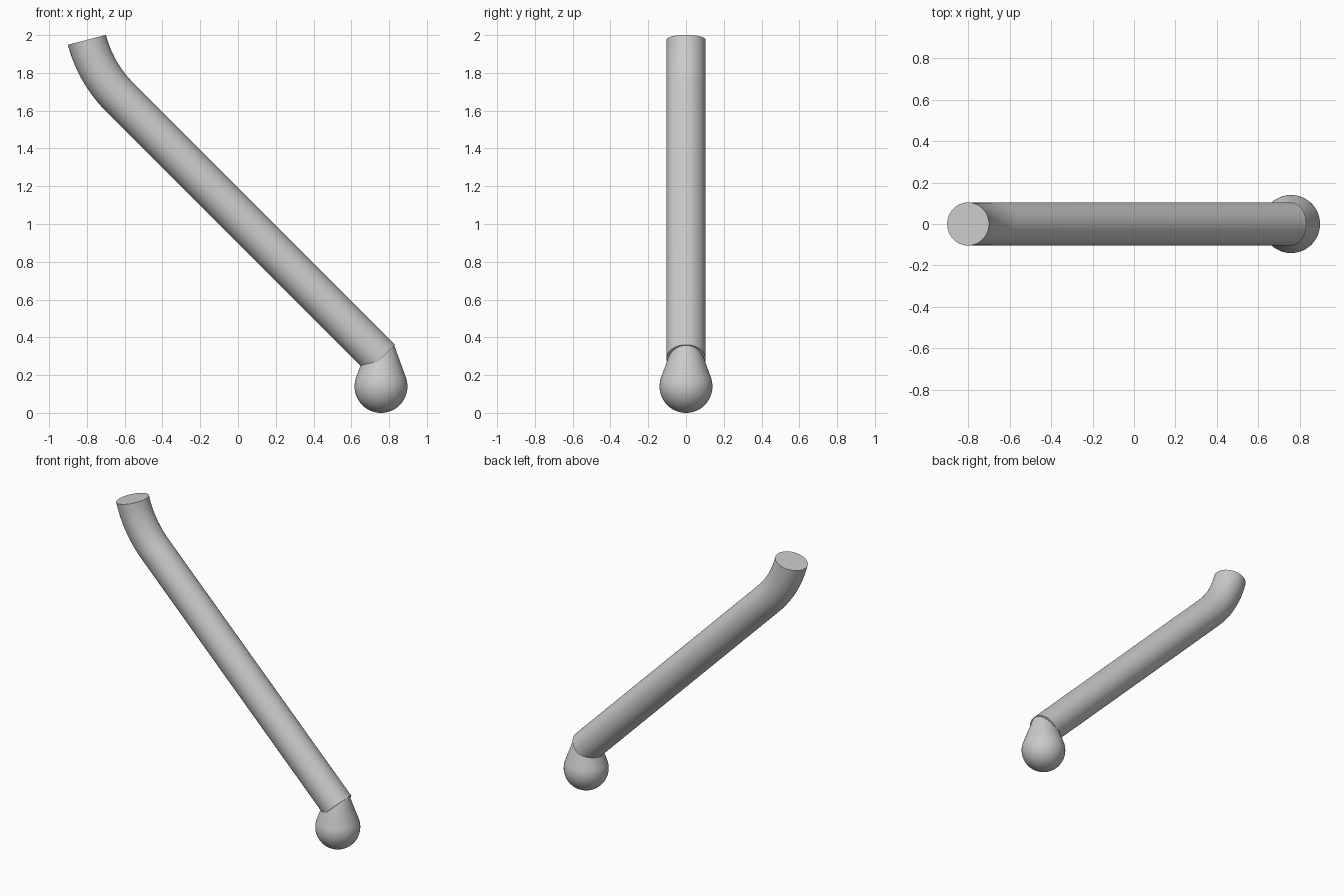
import bpy, bmesh
from math import sin, cos, radians, pi
from mathutils import Vector

cube = bpy.data.objects.get("Cube")
if cube:
    bpy.data.objects.remove(cube)

SIDES = 48

grey = bpy.data.materials.new("plain grey")
grey.use_nodes = True
colour = (0.6, 0.6, 0.6, 1)
grey.diffuse_color = colour
grey.node_tree.nodes["Principled BSDF"].inputs["Base Color"].default_value = colour


def loft(name, stations):
    """Skin circles given as (centre, axis direction, radius), all along the xz plane."""
    bm = bmesh.new()
    rings = []
    side = Vector((0, 1, 0))
    for centre, axis, radius in stations:
        across = side.cross(axis.normalized())
        ring = []
        for i in range(SIDES):
            a = 2 * pi * i / SIDES
            ring.append(bm.verts.new(centre + radius * (cos(a) * across + sin(a) * side)))
        rings.append(ring)
    for low, high in zip(rings, rings[1:]):
        for i in range(SIDES):
            j = (i + 1) % SIDES
            bm.faces.new((low[i], low[j], high[j], high[i]))
    bm.faces.new(rings[0])
    bm.faces.new(rings[-1])
    bmesh.ops.recalc_face_normals(bm, faces=bm.faces)
    mesh = bpy.data.meshes.new(name)
    bm.to_mesh(mesh)
    bm.free()
    mesh.materials.append(grey)
    obj = bpy.data.objects.new(name, mesh)
    bpy.context.collection.objects.link(obj)
    bpy.ops.object.select_all(action='DESELECT')
    obj.select_set(True)
    bpy.context.view_layer.objects.active = obj
    bpy.ops.object.shade_smooth_by_angle(angle=radians(35))
    return obj


# Bent tube: straight 45 degree run, then an arc towards the vertical
TUBE_R = 0.104
BEND_R = 0.663
bend_centre = Vector((-0.158, 0, 2.141))
tube = [(Vector((0.757, 0, 0.287)), Vector((-1, 0, 1)), TUBE_R)]
STEPS = 12
for s in range(STEPS + 1):
    a = radians(45 - 30.5 * s / STEPS)
    point = bend_centre - BEND_R * Vector((cos(a), 0, sin(a)))
    tube.append((point, Vector((-sin(a), 0, cos(a))), TUBE_R))
loft("bent_tube", tube)

# Ball foot with a tapered neck tangent to the ball
BALL_R = 0.14
up = Vector((0, 0, 1))
foot = []
for s in range(19):
    a = radians(-88 + 108 * s / 18)
    foot.append((Vector((0.757, 0, BALL_R + BALL_R * sin(a))), up, BALL_R * cos(a)))
foot.append((Vector((0.757, 0, 0.358)), up, 0.07))
loft("ball_foot", foot)
